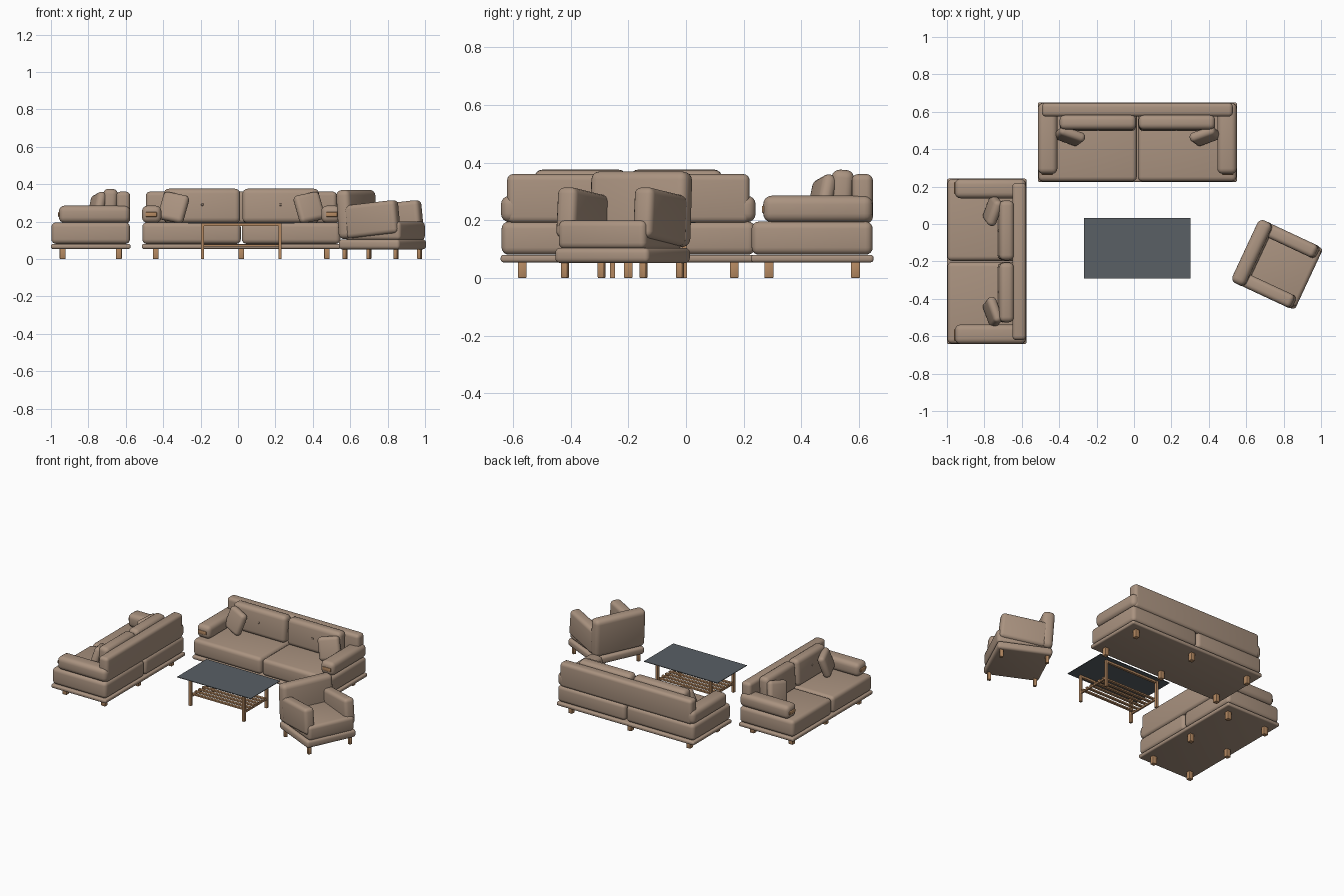
import bpy, bmesh
from math import radians
from mathutils import Matrix, Euler, Vector

cube = bpy.data.objects.get("Cube")
if cube:
    bpy.data.objects.remove(cube, do_unlink=True)


def material(name, rgb):
    m = bpy.data.materials.new(name)
    m.use_nodes = True
    m.diffuse_color = (*rgb, 1)
    bsdf = next(n for n in m.node_tree.nodes if n.type == 'BSDF_PRINCIPLED')
    bsdf.inputs["Base Color"].default_value = (*rgb, 1)
    return m


FABRIC = material("taupe_fabric", (0.40, 0.29, 0.215))
WOOD = material("warm_wood", (0.46, 0.25, 0.12))
GLASS = material("smoked_glass", (0.10, 0.115, 0.13))


def placement(x, y, angle):
    return Matrix.Translation((x, y, 0)) @ Matrix.Rotation(radians(angle), 4, 'Z')


def box(name, place, mat, centre, size, radius=0.0, rot=(0, 0, 0), segments=4):
    """Box with rounded edges, positioned in the furniture's own frame."""
    bm = bmesh.new()
    bmesh.ops.create_cube(bm, size=1)
    bmesh.ops.scale(bm, vec=size, verts=bm.verts)
    if radius:
        bmesh.ops.bevel(bm, geom=bm.edges[:], offset=radius, segments=segments,
                        profile=0.5, affect='EDGES')
        for f in bm.faces:
            f.smooth = True
    mesh = bpy.data.meshes.new(name)
    bm.to_mesh(mesh)
    bm.free()
    mesh.materials.append(mat)
    ob = bpy.data.objects.new(name, mesh)
    bpy.context.collection.objects.link(ob)
    turn = Euler([radians(a) for a in rot]).to_matrix().to_4x4()
    ob.matrix_world = place @ Matrix.Translation(centre) @ turn
    return ob


def span(name, place, mat, low, high, radius=0.0, rot=(0, 0, 0)):
    """Rounded box given by its two opposite corners."""
    low, high = Vector(low), Vector(high)
    return box(name, place, mat, (low + high) / 2, high - low, radius, rot)


def sofa(label, place, width):
    h = width / 2
    back = 0.2125
    span(label + "_base", place, FABRIC, (-h, -back, 0.054), (h, back, 0.08), 0.01)
    # legs in three pairs
    for x in (-h + 0.075, 0, h - 0.075):
        for y in (-0.15, 0.15):
            box(label + "_leg", place, WOOD, (x, y, 0.028), (0.03, 0.032, 0.056), 0.003, segments=2)
    span(label + "_backrest", place, FABRIC,
         (-h + 0.022, 0.137, 0.19), (h - 0.022, back - 0.002, 0.36), 0.022)
    for s, side in ((-1, "right"), (1, "left")):
        name = label + "_" + side
        # seat cushion
        box(name + "_seat_cushion", place, FABRIC, (s * (h / 2), 0, 0.138),
            (h - 0.006, 0.42, 0.115), 0.025)
        # arm with a wooden inlay on its front end
        box(name + "_arm", place, FABRIC, (s * (h - 0.053), 0.02, 0.239),
            (0.104, 0.38, 0.092), 0.03)
        box(name + "_arm_inlay", place, WOOD, (s * (h - 0.05), -0.17, 0.238),
            (0.062, 0.009, 0.025), 0.004, segments=2)
        # loose back cushion with its button
        inner = h - 0.115
        box(name + "_back_cushion", place, FABRIC, (s * (inner / 2 + 0.002), 0.102, 0.283),
            (inner - 0.008, 0.078, 0.184), 0.028, (-4, 0, 0))
        box(name + "_button", place, FABRIC, (s * inner / 2, 0.062, 0.29),
            (0.012, 0.006, 0.012), 0.0025, segments=2)
        # throw pillow
        box(name + "_throw_pillow", place, FABRIC, (s * (h - 0.17), 0.032, 0.275),
            (0.145, 0.052, 0.155), 0.024, (-16, -s * 11, s * 20))


def armchair(label, place):
    box(label + "_base", place, FABRIC, (0, 0, 0.078), (0.36, 0.36, 0.053), 0.018)
    box(label + "_seat_cushion", place, FABRIC, (0, -0.015, 0.15), (0.335, 0.33, 0.1), 0.022)
    box(label + "_backrest", place, FABRIC, (0, 0.15, 0.238),
        (0.37, 0.08, 0.262), 0.03, (-4, 0, 0))
    for s, side in ((-1, "right"), (1, "left")):
        box(label + "_" + side + "_arm", place, FABRIC, (s * 0.147, -0.008, 0.212),
            (0.074, 0.305, 0.178), 0.024, (-6, 0, 0))
        for y in (-0.15, 0.15):
            box(label + "_leg", place, WOOD, (s * 0.15, y, 0.027),
                (0.022, 0.022, 0.054), 0.003, segments=2)


def coffee_table(label, place):
    box(label + "_top", place, GLASS, (0, 0, 0.192), (0.57, 0.325, 0.004))
    for y in (-0.125, 0.125):
        box(label + "_top_rail", place, WOOD, (0, y, 0.1825), (0.43, 0.016, 0.014))
        for x in (-0.207, 0.207):
            box(label + "_leg", place, WOOD, (x, y, 0.095), (0.016, 0.018, 0.19))
    # slatted shelf
    for x in (-0.207, 0.207):
        box(label + "_shelf_support", place, WOOD, (x, 0, 0.062), (0.012, 0.25, 0.01))
    slats = 6
    for i in range(slats):
        y = -0.1 + 0.2 * i / (slats - 1)
        box(label + "_shelf_slat", place, WOOD, (0, y, 0.072), (0.43, 0.018, 0.01))


sofa("long_sofa", placement(0.018, 0.4375, 0), 1.065)
sofa("short_sofa", placement(-0.7875, -0.2, -90), 0.885)
armchair("armchair", placement(0.772, -0.22, 65))
coffee_table("coffee_table", placement(0.018, -0.13, 0))
